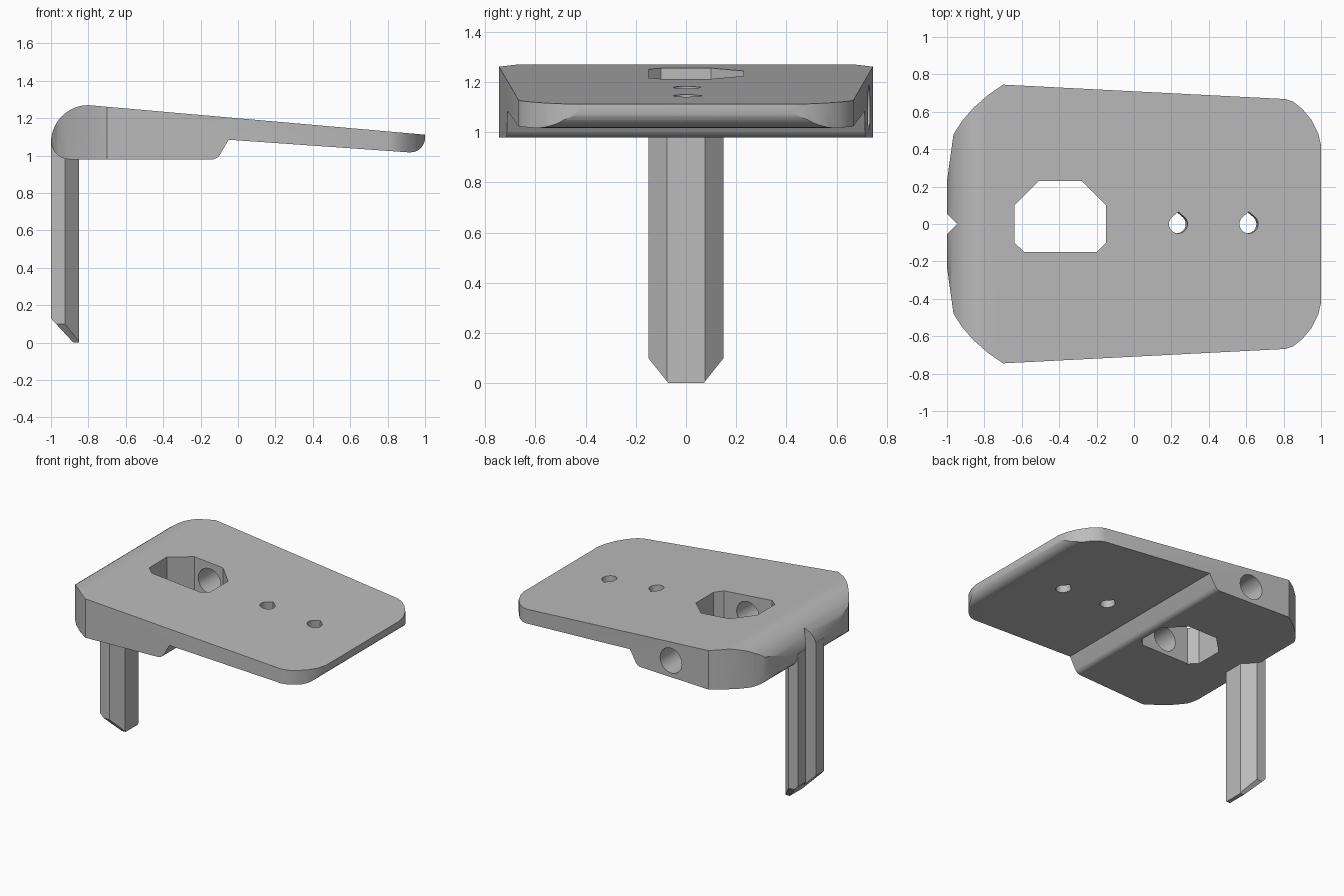
import bpy, bmesh, math
from mathutils import Vector, Matrix

if "Cube" in bpy.data.objects:
    bpy.data.objects.remove(bpy.data.objects["Cube"], do_unlink=True)

grey = bpy.data.materials.new("plain grey")
grey.use_nodes = True
grey.diffuse_color = (0.5, 0.5, 0.5, 1)
grey.node_tree.nodes["Principled BSDF"].inputs["Base Color"].default_value = (0.5, 0.5, 0.5, 1)


def arc(cx, cy, r, a0, a1, n=12):
    angles = [math.radians(a0 + (a1 - a0) * i / n) for i in range(n + 1)]
    return [(cx + r * math.cos(a), cy + r * math.sin(a)) for a in angles]


def prism(name, outline, low, high, place=Matrix()):
    """Extrude a closed outline along its local z, then place it."""
    bm = bmesh.new()
    face = bm.faces.new([bm.verts.new((u, v, low)) for u, v in outline])
    top = bmesh.ops.extrude_face_region(bm, geom=[face])["geom"]
    bmesh.ops.translate(bm, vec=(0, 0, high - low),
                        verts=[e for e in top if isinstance(e, bmesh.types.BMVert)])
    bm.transform(place)
    bmesh.ops.recalc_face_normals(bm, faces=bm.faces)
    mesh = bpy.data.meshes.new(name)
    bm.to_mesh(mesh)
    bm.free()
    obj = bpy.data.objects.new(name, mesh)
    bpy.context.collection.objects.link(obj)
    mesh.materials.append(grey)
    return obj


def rod(name, start, end, radius):
    a, b = Vector(start), Vector(end)
    turn = (b - a).to_track_quat("Z", "Y").to_matrix().to_4x4()
    return prism(name, arc(0, 0, radius, 0, 345, 23), 0, (b - a).length,
                 Matrix.Translation(a) @ turn)


def combine(target, other, operation):
    mod = target.modifiers.new(operation.lower(), "BOOLEAN")
    mod.operation, mod.object, mod.solver = operation, other, "EXACT"
    bpy.context.view_layer.update()
    done = target.evaluated_get(bpy.context.evaluated_depsgraph_get())
    mesh = bpy.data.meshes.new_from_object(done)
    target.modifiers.clear()
    target.data = mesh
    bpy.data.objects.remove(other, do_unlink=True)


# Tapered plate with a thick rounded end: side profile
side = (arc(-0.80, 1.07, 0.2, 90, 180) + arc(-0.90, 1.08, 0.1, 190, 270, 8)
        + arc(-0.14, 1.03, 0.05, 270, 330, 6) + [(-0.05, 1.085)]
        + [(0.92, 1.017)] + arc(0.92, 1.097, 0.08, 285, 360, 8) + [(1.0, 1.112)])
upright = Matrix.Rotation(math.pi / 2, 4, "X")
body = prism("bracket", side, -1, 1, upright)

# Plan outline, mirrored across the middle
half = [(-1, 0.23), (-0.965, 0.48), (-0.92, 0.55), (-0.86, 0.62), (-0.78, 0.69),
        (-0.70, 0.745), (0.81, 0.668), (0.85, 0.655), (0.90, 0.615),
        (0.95, 0.555), (0.985, 0.485), (1, 0.42)]
plan = half + [(x, -y) for x, y in reversed(half)]
combine(body, prism("plan", plan, 0.5, 1.6), "INTERSECT")

# Leg with chamfered edges and a pointed foot
leg_half = [(-1, 0.15), (-0.925, 0.15), (-0.85, 0.075)]
leg = prism("leg", leg_half + [(x, -y) for x, y in reversed(leg_half)], 0, 1.09)
bm = bmesh.new()
bm.from_mesh(leg.data)
for point, normal in (((-1, 0, 0.13), (-13, 0, -12)),
                      ((-0.9, 0.15, 0.1), (0, 10, -8)),
                      ((-0.9, -0.15, 0.1), (0, -10, -8))):
    cut = bmesh.ops.bisect_plane(bm, geom=bm.verts[:] + bm.edges[:] + bm.faces[:],
                                 plane_co=point, plane_no=normal, clear_outer=True)
    bmesh.ops.contextual_create(
        bm, geom=[e for e in cut["geom_cut"] if isinstance(e, bmesh.types.BMEdge)])
bmesh.ops.recalc_face_normals(bm, faces=bm.faces)
bm.to_mesh(leg.data)
bm.free()
combine(body, leg, "UNION")

# V groove down the outside of the leg and plate end
combine(body, prism("groove", [(-1.055, 0.11), (-1.055, -0.11), (-0.945, 0)], -0.2, 1.5),
        "DIFFERENCE")

# Eight-sided pocket
pocket = [(-0.64, -0.10), (-0.585, -0.15), (-0.20, -0.15), (-0.15, -0.10),
          (-0.15, 0.10), (-0.28, 0.23), (-0.51, 0.23), (-0.64, 0.10)]
combine(body, prism("pocket", pocket, 0.5, 1.6), "DIFFERENCE")

# Teardrop screw holes, square to the sloping top
drop = arc(0, 0, 0.05, 135, 405, 18) + [(0, 0.065)]
for x in (0.235, 0.615):
    place = Matrix.Translation((x, 0, 1.16)) @ Matrix.Rotation(math.radians(5), 4, "Y")
    combine(body, prism("screw_hole", drop, -0.4, 0.4, place), "DIFFERENCE")

# Stepped cross bore and the small hole in the thick end
for start, end, radius in (((-0.39, 0.9, 1.10), (-0.39, -0.42, 1.10), 0.09),
                           ((-0.39, -0.9, 1.12), (-0.39, -0.66, 1.12), 0.05),
                           ((-0.39, -0.8, 1.12), (-0.39, -0.3, 1.12), 0.03),
                           ((-1.1, -0.23, 1.08), (-0.55, -0.05, 1.08), 0.035)):
    combine(body, rod("bore", start, end, radius), "DIFFERENCE")

# Smooth curves, sharp edges
bpy.ops.object.select_all(action="DESELECT")
body.select_set(True)
bpy.context.view_layer.objects.active = body
bpy.ops.object.shade_smooth_by_angle(angle=math.radians(25))
